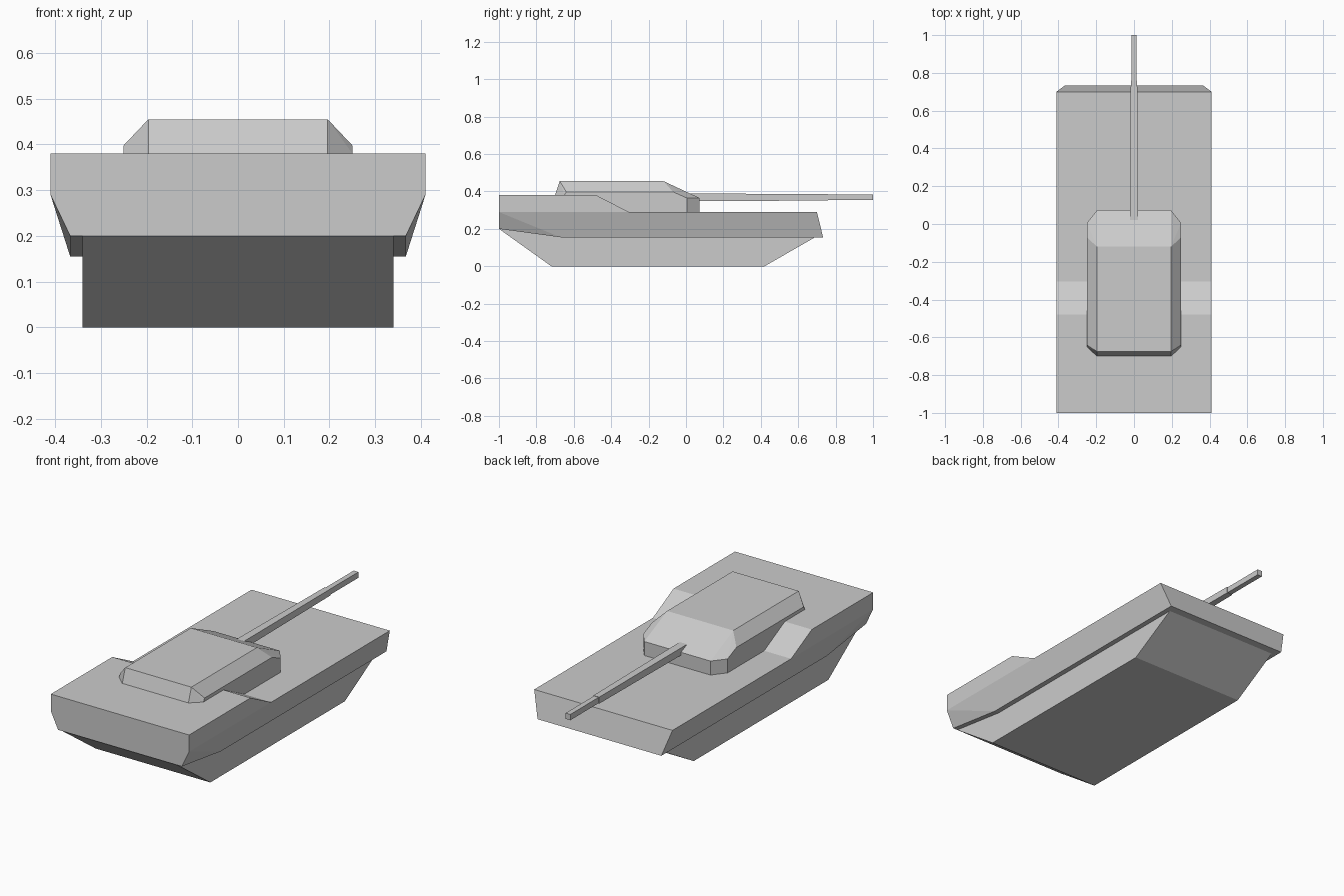
import bpy, bmesh, math

if "Cube" in bpy.data.objects:
    bpy.data.objects.remove(bpy.data.objects["Cube"])


def convex_part(name, half_points):
    """Flat-faced solid: mirror the points across x = 0 and wrap them."""
    bm = bmesh.new()
    for x, y, z in half_points:
        bm.verts.new((x, y, z))
        bm.verts.new((-x, y, z))
    res = bmesh.ops.convex_hull(bm, input=bm.verts[:])
    loose = [v for v in bm.verts if not v.link_faces]
    bmesh.ops.delete(bm, geom=loose, context='VERTS')
    bmesh.ops.dissolve_limit(bm, angle_limit=math.radians(0.5),
                             verts=bm.verts[:], edges=bm.edges[:])
    bmesh.ops.recalc_face_normals(bm, faces=bm.faces[:])
    mesh = bpy.data.meshes.new(name)
    bm.to_mesh(mesh)
    bm.free()
    obj = bpy.data.objects.new(name, mesh)
    bpy.context.collection.objects.link(obj)
    return obj


def across(half_width, profile):
    """Side profile (y, z) placed at one half width."""
    return [(half_width, y, z) for y, z in profile]


# Lower hull between the tracks
convex_part("lower_hull", across(0.34, [
    (-1, 0.2), (-0.72, 0), (0.42, 0), (0.69, 0.155), (-0.67, 0.155)]))

# Upper hull with inward-leaning skirts
convex_part("upper_hull",
            across(0.41, [(-1, 0.29), (0.70, 0.29)]) +
            across(0.367, [(-1, 0.2), (-0.67, 0.155), (0.733, 0.155)]))

# Raised rear deck with sloped front
convex_part("rear_deck", across(0.41, [
    (-1, 0.29), (-1, 0.38), (-0.48, 0.38), (-0.305, 0.29)]))

# Turret: roof, rim and foot, with chamfered corners
roof = across(0.196, [(-0.675, 0.455), (-0.12, 0.455)])
rim = across(0.25, [(-0.64, 0.398), (-0.07, 0.398), (0.005, 0.365)])
nose = across(0.196, [(0.073, 0.365), (0.073, 0.29)])
foot = (across(0.25, [(-0.65, 0.38), (-0.305, 0.29), (0.005, 0.29)]) +
        across(0.196, [(-0.70, 0.38)]))
convex_part("turret", roof + rim + nose + foot)


# Gun barrel: square section, slightly tapered, thinner muzzle
def square(half, y, low, high):
    return across(half, [(y, low), (y, high)])


convex_part("gun_barrel", square(0.022, 0.0, 0.349, 0.389) +
            square(0.017, 0.76, 0.351, 0.386))
convex_part("gun_muzzle", square(0.014, 0.76, 0.353, 0.384) +
            square(0.014, 1.0, 0.353, 0.384))
